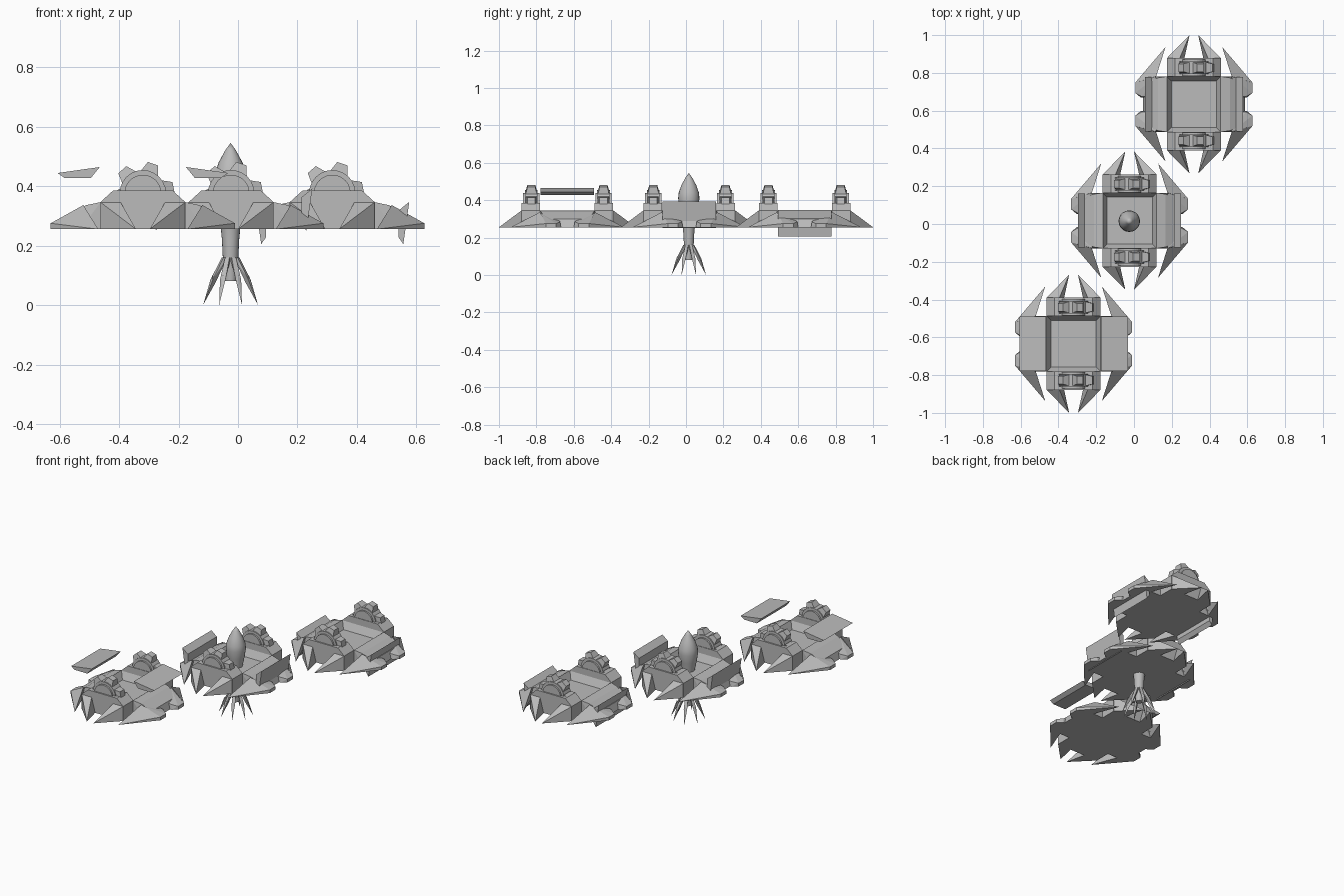
import bpy, bmesh, math
from mathutils import Vector, Matrix

if "Cube" in bpy.data.objects:
    bpy.data.objects.remove(bpy.data.objects["Cube"], do_unlink=True)

grey = bpy.data.materials.new("plain_grey")
grey.use_nodes = True
COLOUR = (0.5, 0.5, 0.5, 1)
grey.diffuse_color = COLOUR
grey.node_tree.nodes["Principled BSDF"].inputs["Base Color"].default_value = COLOUR

SIGNS = [(sx, sy) for sx in (1, -1) for sy in (1, -1)]
BASE = 0.255   # underside of every platform
RIM = 0.346    # upper edge of the deck


def add_object(name, bm, place):
    bmesh.ops.recalc_face_normals(bm, faces=bm.faces)
    mesh = bpy.data.meshes.new(name)
    bm.to_mesh(mesh)
    bm.free()
    mesh.materials.append(grey)
    ob = bpy.data.objects.new(name, mesh)
    ob.location = place
    bpy.context.collection.objects.link(ob)
    return ob


def add_hull(bm, points):
    """Add one convex solid spanning the points."""
    part = bmesh.new()
    for p in points:
        part.verts.new(p)
    bmesh.ops.convex_hull(part, input=part.verts[:])
    bmesh.ops.dissolve_limit(part, angle_limit=0.01, verts=part.verts[:], edges=part.edges[:])
    mesh = bpy.data.meshes.new("temporary")
    part.to_mesh(mesh)
    part.free()
    bm.from_mesh(mesh)
    bpy.data.meshes.remove(mesh)


def add_hulls(name, shapes, place):
    bm = bmesh.new()
    for points in shapes:
        add_hull(bm, points)
    return add_object(name, bm, place)


def mirrored(points, signs=SIGNS):
    return [[(x * sx, y * sy, z) for x, y, z in points] for sx, sy in signs]


def disc(radius, half, cy, cz, sides=24):
    """Points of a wheel whose axle runs along y."""
    return [(radius * math.cos(i * math.tau / sides), cy + s * half,
             cz + radius * math.sin(i * math.tau / sides))
            for i in range(sides) for s in (-1, 1)]


def deck(name, place):
    # box whose top is sunk into a pit with sloping walls
    bm = bmesh.new()
    size = Matrix.Diagonal((0.286, 0.294, RIM - BASE, 1))
    bmesh.ops.create_cube(bm, size=1, matrix=Matrix.Translation((0, 0, (RIM + BASE) / 2)) @ size)
    top = [f for f in bm.faces if f.normal.z > 0.9]
    bmesh.ops.inset_region(bm, faces=top, thickness=0.033, depth=0)
    bmesh.ops.translate(bm, vec=(0, 0, -0.046), verts=top[0].verts[:])
    return add_object(name, bm, place)


def gear(name, cy, place):
    cz = 0.376
    shapes = [disc(0.078, 0.034, cy, cz), disc(0.062, 0.044, cy, cz)]
    for i in range(6):
        turn = Matrix.Rotation(-math.radians(11 + 60 * i), 3, 'Y')
        tooth = []
        for radius, width, half in ((0.06, 0.034, 0.032), (0.105, 0.018, 0.021)):
            for a in (-1, 1):
                for b in (-1, 1):
                    tooth.append(turn @ Vector((radius, b * half, a * width)) + Vector((0, cy, cz)))
        shapes.append(tooth)
    return add_hulls(name, shapes, place)


def doors(name, place, x, z, folded):
    # wedge-edged panels, either lying flat or folded downwards
    section = [(-0.072, 0.021), (0.07, 0.001), (0.046, -0.016), (-0.042, -0.016)]
    if folded:
        section = [(w, -u) for u, w in section]
    panel = [(x + u, y, z + w) for u, w in section for y in (-0.143, 0.143)]
    return add_hulls(name, mirrored(panel, [(1, 1), (-1, 1)]), place)


def platform(label, place):
    deck(label + "_deck", place)

    # gear housings with chamfered ends
    block = [(x, y, z) for y in (0.146, 0.245)
             for x, z in ((0.143, BASE), (0.143, RIM), (0.1, 0.385),
                          (-0.143, BASE), (-0.143, RIM), (-0.1, 0.385))]
    add_hulls(label + "_gear_housings", mirrored(block, [(1, 1), (1, -1)]), place)

    # sloping sills on both sides
    sill = [(x, y * s, z) for s in (-1, 1) for x, y, z in
            ((0.142, 0.147, BASE), (0.142, 0.147, RIM), (0.19, 0.14, 0.336),
             (0.255, 0.115, 0.3), (0.27, 0.11, BASE), (0.21, 0.147, BASE))]
    add_hulls(label + "_side_sills", mirrored(sill, [(1, 1), (-1, 1)]), place)

    # paired teeth along the sides
    tooth = [(0.2, 0.035, BASE), (0.28, 0.035, BASE), (0.31, 0.06, BASE), (0.31, 0.115, BASE),
             (0.21, 0.147, BASE), (0.2, 0.04, 0.3), (0.275, 0.04, 0.285), (0.31, 0.06, 0.275),
             (0.31, 0.115, 0.275), (0.2, 0.146, 0.33)]
    add_hulls(label + "_side_teeth", mirrored(tooth), place)

    # corner spikes and end spikes
    corner = [(0.31, 0.115, BASE), (0.31, 0.115, 0.275), (0.2, 0.147, 0.336),
              (0.21, 0.147, BASE), (0.15, 0.303, BASE)]
    add_hulls(label + "_corner_spikes", mirrored(corner), place)
    end = [(0.143, 0.244, BASE), (0.143, 0.244, RIM), (0.075, 0.244, RIM),
           (0.05, 0.244, BASE), (0.023, 0.366, BASE)]
    add_hulls(label + "_end_spikes", mirrored(end), place)

    gear(label + "_front_gear", -0.193, place)
    gear(label + "_back_gear", 0.193, place)


# three platforms with their doors in three positions
for label, place, door in (("front", (-0.32, -0.634, 0), (0.217, 0.443, False)),
                           ("middle", (-0.023, 0.018, 0), (0.252, 0.32, True)),
                           ("back", (0.317, 0.634, 0), (0.238, 0.275, True))):
    platform(label, place)
    doors(label + "_doors", place, *door)

# rocket body turned from a profile
rocket_place = (-0.025, 0.015, 0)
profile = [(0, 0.545), (0.017, 0.522), (0.04, 0.48), (0.054, 0.44), (0.057, 0.41),
           (0.05, 0.36), (0.036, 0.29), (0.029, 0.22), (0.026, 0.16), (0.019, 0.08), (0, 0.08)]
bm = bmesh.new()
ring = [bm.verts.new((r, 0, z)) for r, z in profile]
edges = [bm.edges.new(pair) for pair in zip(ring, ring[1:])]
bmesh.ops.spin(bm, geom=ring + edges, cent=(0, 0, 0), axis=(0, 0, 1),
               angle=math.tau, steps=20, use_merge=True)
bmesh.ops.remove_doubles(bm, verts=bm.verts[:], dist=0.0005)
rocket = add_object("rocket_body", bm, rocket_place)
bpy.context.view_layer.objects.active = rocket
rocket.select_set(True)
bpy.ops.object.shade_smooth_by_angle(angle=math.radians(40))

# eight bent tail fins
fins = []
for i in range(8):
    turn = Matrix.Rotation(math.tau * (i + 0.5) / 8, 3, 'Z')
    root = [(r, w, 0.16) for r in (0.015, 0.029) for w in (-0.008, 0.008)]
    knee = [(0.055, 0, 0.075), (0.069, -0.01, 0.085), (0.069, 0.01, 0.085)]
    fins.append([turn @ Vector(p) for p in root + knee])
    fins.append([turn @ Vector(p) for p in knee + [(0.066, 0, 0.1), (0.1, 0, 0)]])
add_hulls("tail_fins", fins, rocket_place)
